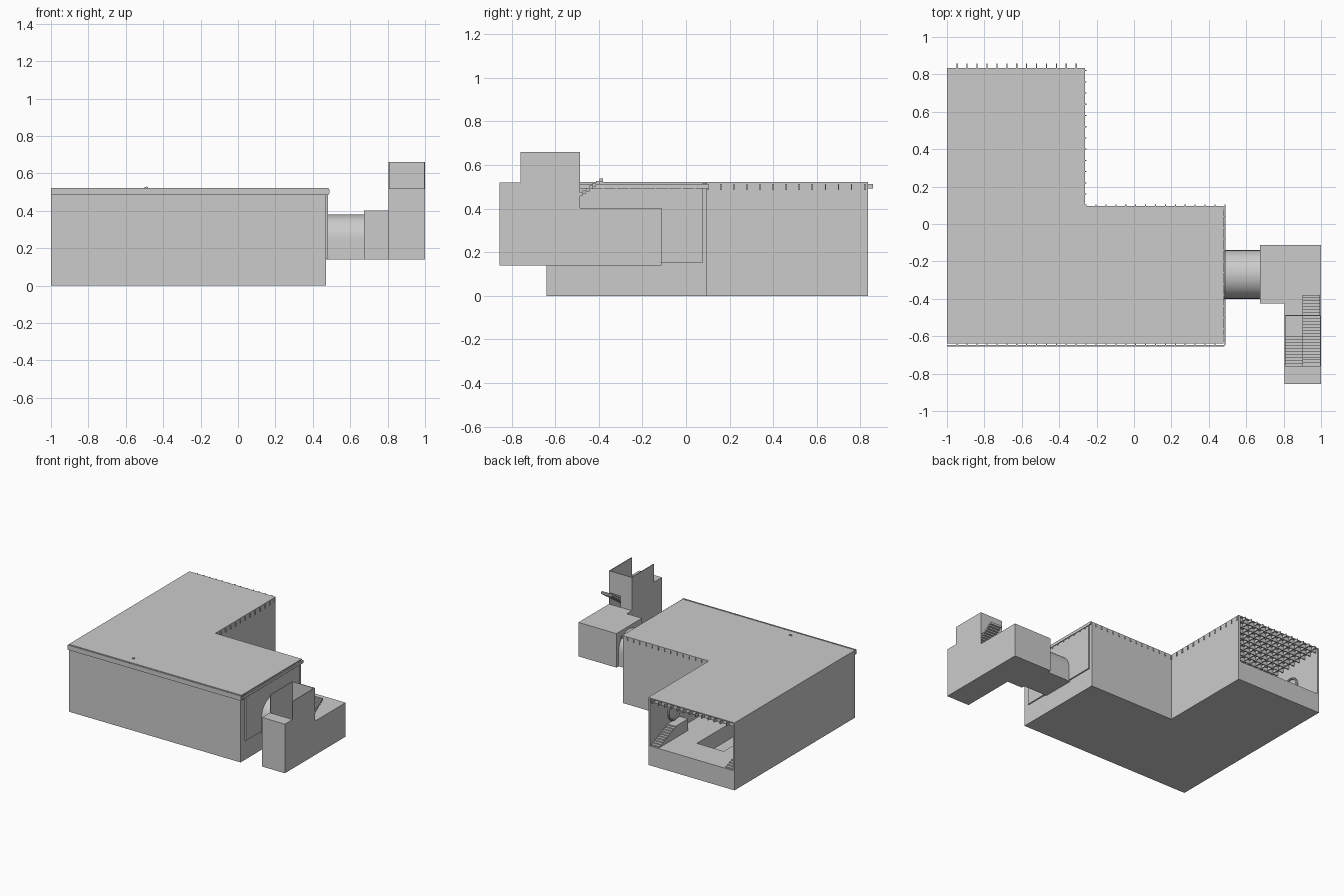
import bpy, bmesh, math
from mathutils import Vector

if "Cube" in bpy.data.objects:
    bpy.data.objects.remove(bpy.data.objects["Cube"])


def finish(name, bm):
    bmesh.ops.recalc_face_normals(bm, faces=bm.faces)
    me = bpy.data.meshes.new(name)
    bm.to_mesh(me)
    bm.free()
    ob = bpy.data.objects.new(name, me)
    bpy.context.collection.objects.link(ob)
    return ob


def boxes(name, items):
    """One object from boxes given as (x0, x1, y0, y1, z0, z1)."""
    bm = bmesh.new()
    for x0, x1, y0, y1, z0, z1 in items:
        vs = bmesh.ops.create_cube(bm, size=1)["verts"]
        for v in vs:
            v.co = Vector(((x0 + x1) / 2 + v.co.x * (x1 - x0),
                           (y0 + y1) / 2 + v.co.y * (y1 - y0),
                           (z0 + z1) / 2 + v.co.z * (z1 - z0)))
    return finish(name, bm)


def prism(name, pts, axis, a, b):
    """Extrude a 2D outline along z (points x,y) or along x (points y,z)."""
    bm = bmesh.new()
    place = (lambda p: (p[0], p[1], a)) if axis == "z" else (lambda p: (a, p[0], p[1]))
    f = bm.faces.new([bm.verts.new(place(p)) for p in pts])
    ext = bmesh.ops.extrude_face_region(bm, geom=[f])
    d = (0, 0, b - a) if axis == "z" else (b - a, 0, 0)
    bmesh.ops.translate(bm, vec=d, verts=[g for g in ext["geom"] if isinstance(g, bmesh.types.BMVert)])
    return finish(name, bm)


def l_shape(x0, x1, x2, y0, y1, y2):
    return [(x0, y0), (x2, y0), (x2, y1), (x1, y1), (x1, y2), (x0, y2)]


def cut(ob, cutter):
    m = ob.modifiers.new("cut", "BOOLEAN")
    m.object = cutter
    m.operation = "DIFFERENCE"
    m.solver = "EXACT"
    cutter.hide_render = True
    cutter.hide_set(True)


def arch(r, yc=-0.27, zc=0.25, zb=0.145, n=20):
    pts = [(yc + r * math.cos(math.pi * i / n), zc + r * math.sin(math.pi * i / n)) for i in range(n + 1)]
    return [(yc + r, zb)] + pts + [(yc - r, zb)]


# L-shaped hall: outer walls, open back, sunken channel, opening on the right
hall = prism("hall_shell", l_shape(-1, -0.262, 0.47, -0.64, 0.097, 0.835), "z", 0, 0.515)
cut(hall, prism("room_cutter", l_shape(-0.985, -0.277, 0.455, -0.625, 0.082, 0.95), "z", 0.15, 0.7))
cut(hall, prism("channel_cutter", l_shape(-0.75, -0.52, 0.3, -0.38, -0.15, 0.61), "z", 0.03, 0.3))
cut(hall, boxes("side_opening_cutter", [(0.43, 0.6, -0.59, 0.075, 0.15, 0.7)]))

# Roof sheet and front fascia board
prism("roof", l_shape(-1, -0.262, 0.478, -0.64, 0.097, 0.835), "z", 0.515, 0.522)
boxes("front_fascia", [(-1, 0.485, -0.655, -0.648, 0.485, 0.522)])

# Roof joists in both directions
joists = []
for i in range(28):
    x = -0.945 + i * 0.053
    joists.append((x - 0.003, x + 0.003, -0.648, 0.858 if x < -0.27 else 0.104, 0.492, 0.514))
for i in range(25):
    y = -0.62 + i * 0.06
    joists.append((-0.99, 0.485 if y < 0.095 else -0.255, y - 0.003, y + 0.003, 0.485, 0.514))
boxes("roof_joists", joists)

# Right-hand wall panel with arched doorway
yz = [(0.075, 0.515), (0.075, 0.15)] + arch(0.118, zb=0.15) + [(-0.59, 0.15), (-0.59, 0.515)]
prism("doorway_panel", yz, "x", 0.465, 0.48)

# Vaulted passage
vault = prism("vaulted_passage", arch(0.13) + arch(0.122)[::-1], "x", 0.48, 0.675)
boxes("passage_floor", [(0.455, 0.675, -0.4, -0.14, 0.14, 0.148)])

# Corridor and stair tower made of thin walls
t = 0.006
side = [(-0.855, 0.145), (-0.855, 0.52), (-0.76, 0.52), (-0.76, 0.66), (-0.487, 0.66), (-0.487, 0.403)]
prism("tower_outer_wall", side + [(-0.113, 0.403), (-0.113, 0.145)], "x", 1 - t, 1)
prism("tower_inner_wall", side + [(-0.425, 0.403), (-0.425, 0.145)], "x", 0.805, 0.805 + t)
boxes("tower_walls", [
    (0.805, 1, -0.855, -0.855 + t, 0.145, 0.52),
    (0.805, 1, -0.855, -0.76, 0.52 - t, 0.52),
    (0.805, 0.9, -0.487 - t, -0.487, 0.40, 0.66),
    (0.9, 1, -0.487 - t, -0.487, 0.49, 0.66),
    (0.805, 1, -0.855, -0.42, 0.14, 0.147)])
boxes("corridor", [
    (0.675, 1, -0.425, -0.113, 0.14, 0.147),
    (0.675, 1, -0.425, -0.113, 0.403 - t, 0.403),
    (0.805, 1, -0.487, -0.425, 0.403 - t, 0.403),
    (0.675, 1, -0.113 - t, -0.113, 0.145, 0.403),
    (0.675, 0.81, -0.425, -0.425 + t, 0.145, 0.403)])
prism("corridor_end_wall", [(-0.113, 0.403), (-0.113, 0.147)] + arch(0.122, zb=0.147) +
      [(-0.425, 0.147), (-0.425, 0.403)], "x", 0.675, 0.675 + t)

# Switchback stairs inside the tower
d = 0.0158
steps = [(0.9, 0.995, -0.76 + i * d, -0.76 + (i + 1) * d, 0.274 + i * 0.0108, 0.29 + i * 0.0108) for i in range(24)]
steps += [(0.81, 0.9, -0.76 + i * d, -0.76 + (i + 1) * d, 0.26 - i * 0.0125, 0.277 - i * 0.0125) for i in range(10)]
steps.append((0.81, 0.995, -0.85, -0.76, 0.268, 0.28))
boxes("tower_stairs", steps)

# Mirrored side stairs and round hatches near the open back
for label, wall, s in (("left", -0.985, 1), ("right", -0.277, -1)):
    xa, xb = sorted((wall, wall + s * 0.07))
    st = [(xa, xb, 0.8 - i * 0.022, 0.822 - i * 0.022, 0.15, 0.159 + i * 0.009) for i in range(10)]
    st.append((xa, xb, 0.47, 0.602, 0.15, 0.24))
    boxes(label + "_side_stairs", st)
    bpy.ops.mesh.primitive_torus_add(location=(wall + s * 0.008, 0.55, 0.32), rotation=(0, math.pi / 2, 0),
                                     major_radius=0.07, minor_radius=0.008, major_segments=24, minor_segments=8)
    bpy.context.object.name = label + "_round_hatch_rim"

# Small fitting on the roof
boxes("roof_fitting", [(-0.5, -0.48, -0.582, -0.576, 0.52, 0.527), (-0.492, -0.486, -0.586, -0.572, 0.52, 0.53)])

# Smooth vault
bpy.ops.object.select_all(action="DESELECT")
vault.select_set(True)
bpy.context.view_layer.objects.active = vault
bpy.ops.object.shade_smooth_by_angle()
